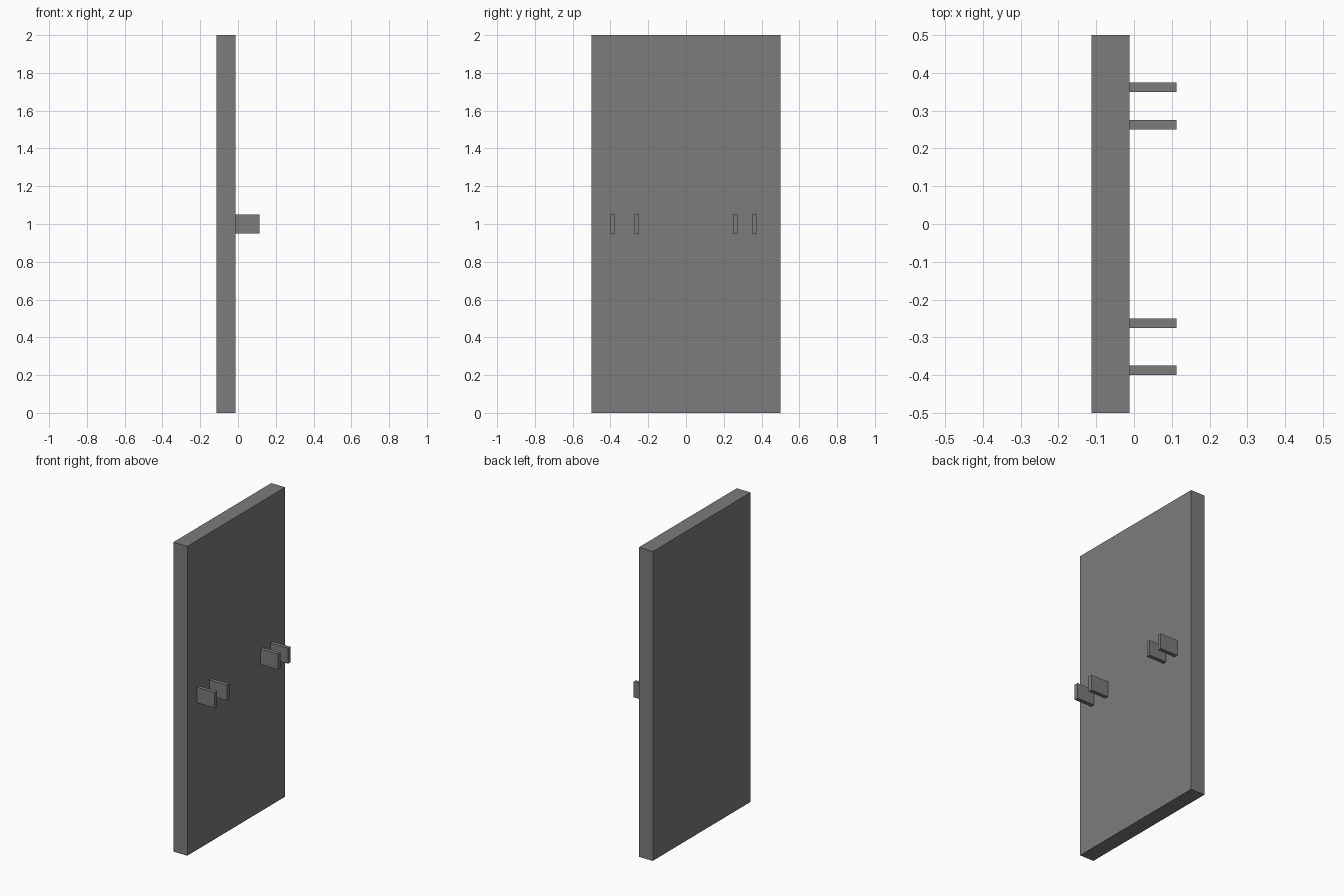
import bpy

if "Cube" in bpy.data.objects:
    bpy.data.objects.remove(bpy.data.objects["Cube"])

# Dark grey shared by all parts
dark_grey = bpy.data.materials.new("dark_grey")
dark_grey.diffuse_color = (0.2, 0.2, 0.2, 1)
dark_grey.use_nodes = True
dark_grey.node_tree.nodes["Principled BSDF"].inputs["Base Color"].default_value = dark_grey.diffuse_color


def box(name, x, y, z):
    """Box from (min, max) extents on each axis, with its size baked into the mesh."""
    spans = (x, y, z)
    centre = [(a + b) / 2 for a, b in spans]
    bpy.ops.mesh.primitive_cube_add(size=1, location=centre)
    obj = bpy.context.object
    obj.name = name
    obj.scale = [b - a for a, b in spans]
    bpy.ops.object.transform_apply(location=False, rotation=False, scale=True)
    obj.data.materials.append(dark_grey)
    return obj


FACE_X = -0.0125        # front face of the panel, where the tabs attach
TAB_THICKNESS = 0.025

# Upright slab
box("panel", (-0.1125, FACE_X), (-0.5, 0.5), (0, 2))

# Two pairs of bracket tabs; the spacing differs slightly between the pairs
tabs = {
    "left_outer_tab": -0.4,
    "left_inner_tab": -0.275,
    "right_inner_tab": 0.25,
    "right_outer_tab": 0.35,
}
for name, y in tabs.items():
    box(name, (FACE_X, 0.1125), (y, y + TAB_THICKNESS), (0.95, 1.05))
